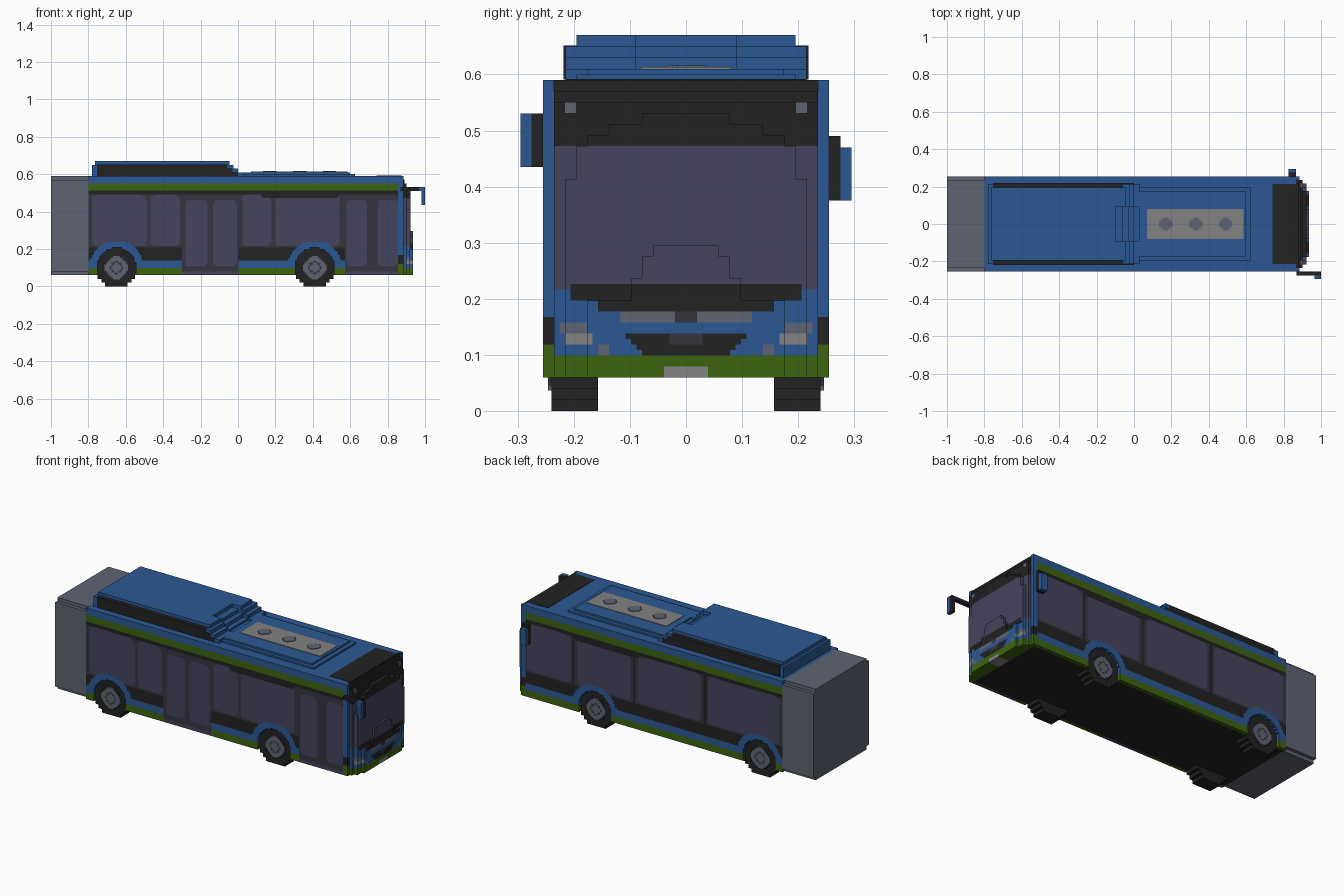
import bpy, bmesh, math
from mathutils import Matrix, Vector

if "Cube" in bpy.data.objects:
    bpy.data.objects.remove(bpy.data.objects["Cube"])


def srgb(*rgb):
    return tuple(((c / 255 + 0.055) / 1.055) ** 2.4 if c > 10 else c / 3294 for c in rgb) + (1.0,)


COLOURS = {
    "blue": srgb(43, 88, 147), "green": srgb(61, 99, 14), "black": srgb(34, 34, 34),
    "glass": srgb(69, 67, 92), "frame": srgb(54, 53, 64), "grey": srgb(95, 100, 114),
    "light": srgb(130, 130, 130),
}
MATS = {}
for key, col in COLOURS.items():
    m = bpy.data.materials.new(key + " paint")
    m.use_nodes = True
    m.diffuse_color = col
    bsdf = m.node_tree.nodes["Principled BSDF"]
    bsdf.inputs["Base Color"].default_value = col
    bsdf.inputs["Roughness"].default_value = 0.8
    MATS[key] = m


def build(name, boxes):
    """Make one object from boxes given as (x0, x1, y0, y1, z0, z1, colour)."""
    bm = bmesh.new()
    used = []
    for x0, x1, y0, y1, z0, z1, col in boxes:
        if col not in used:
            used.append(col)
        mat = Matrix.Translation(((x0 + x1) / 2, (y0 + y1) / 2, (z0 + z1) / 2))
        mat = mat @ Matrix.Diagonal(Vector((abs(x1 - x0), abs(y1 - y0), abs(z1 - z0), 1)))
        for v in bmesh.ops.create_cube(bm, size=1, matrix=mat)["verts"]:
            for f in v.link_faces:
                f.material_index = used.index(col)
    me = bpy.data.meshes.new(name)
    bm.to_mesh(me)
    bm.free()
    for col in used:
        me.materials.append(MATS[col])
    ob = bpy.data.objects.new(name, me)
    bpy.context.collection.objects.link(ob)
    return ob


def runs(u0, u1, z0, z1, nu, nz, rule):
    """Sample a rule on a grid and yield merged row strips (u0, u1, z0, z1, value)."""
    du, dz = (u1 - u0) / nu, (z1 - z0) / nz
    for k in range(nz):
        z = z0 + k * dz
        start, last = 0, None
        for i in range(nu + 1):
            val = rule(u0 + (i + 0.5) * du, z + dz / 2) if i < nu else None
            if val != last:
                if last is not None:
                    yield u0 + start * du, u0 + i * du, z, z + dz, last
                start, last = i, val


def in_round(x, z, x0, x1, z0, z1, r=0.03):
    dx = max(x0 + r - x, x - x1 + r, 0)
    dz = max(z0 + r - z, z - z1 + r, 0)
    return math.hypot(dx, dz) < r


WHEELS = (-0.65, 0.41)
DOORS = ((-0.30, 0.0), (0.57, 0.857))
DOOR_PANES = ((-0.285, -0.165), (-0.13, -0.01), (0.58, 0.69), (0.75, 0.855))
RIGHT_PANES = ((-0.785, -0.49), (-0.47, -0.31), (0.02, 0.175), (0.20, 0.545))
LEFT_PANES = ((-0.785, -0.32), (-0.275, 0.135), (0.18, 0.525), (0.565, 0.845))


# Side panels: skirt, arches, windows, doors and stripes by rule
def side_rule(x, z, doors):
    if z > 0.555:
        return "blue"
    if x > 0.857:
        return "green" if z < 0.12 else "black" if z < 0.17 else "blue"
    if z > 0.513:
        return "green"
    r = min(math.hypot(x - w, z - 0.1) for w in WHEELS)
    if r < 0.105:
        return None
    if doors and any(a < x < b for a, b in DOORS):
        if z > 0.495:
            return "black"
        pane = any(in_round(x, z, a, b, 0.11, 0.46, 0.02) for a, b in DOOR_PANES)
        return "glass" if pane or z < 0.08 else "frame"
    if z < 0.10:
        return "green"
    if z < 0.14 or (r < 0.145 and z < 0.235):
        return "blue"
    if z < 0.205 or z > 0.495:
        return "black"
    if z > 0.468 and 0.12 < x < 0.54 and in_round(x, z, 0.12, 0.54, 0.468, 0.6):
        return "black"
    if not doors and min(abs(x - s) for s in (0.545, 0.155, -0.30)) < 0.006:
        return "black"
    panes = RIGHT_PANES if doors else LEFT_PANES
    return "glass" if any(in_round(x, z, a, b, 0.215, 0.488) for a, b in panes) else "frame"


for name, s, doors in (("right_side", -1, True), ("left_side", 1, False)):
    strips = runs(-0.80, 0.885, 0.06, 0.59, 172, 54, lambda x, z: side_rule(x, z, doors))
    build(name, [(a, b, s * 0.235, s * 0.255, z0, z1, c) for a, b, z0, z1, c in strips])

# Chassis core, roof skin and rear block
build("body_core", [(-0.80, 0.865, -0.235, 0.235, 0.06, 0.57, "black")])
build("roof", [(-0.80, 0.865, -0.235, 0.235, 0.57, 0.59, "blue"),
               (0.74, 0.875, -0.215, 0.215, 0.588, 0.592, "black")])
build("rear_block", [(-1.0, -0.80, -0.255, 0.255, 0.08, 0.57, "grey"),
                     (-1.0, -0.80, -0.235, 0.235, 0.06, 0.59, "grey")])


# Nose: stepped depth and colours by rule
def nose_depth(a, z):
    if z < 0.20:
        return 0.935 if a < 0.175 else 0.92 if a < 0.215 else 0.90
    if any(a < w and z < h for w, h in ((0.06, 0.295), (0.08, 0.275), (0.10, 0.235))):
        return 0.935
    if any(a < w and z < h for w, h in
           ((0.08, 0.53), (0.137, 0.51), (0.177, 0.49), (0.195, 0.47), (0.215, 0.41))):
        return 0.922
    return 0.88 if z > 0.57 else 0.89 if z > 0.55 else 0.90


def nose_colour(a, z):
    if z < 0.10:
        return "light" if a < 0.037 and z < 0.08 else "green"
    if z < 0.14 and a < 0.075 + (z - 0.10):
        return "frame" if a < 0.03 and 0.12 < z < 0.135 else "black"
    if z < 0.18:
        if z > 0.16 and a < 0.115:
            return "frame" if a < 0.015 else "grey"
        if 0.12 < z < 0.14 and 0.17 < a < 0.215:
            return "light"
        if 0.14 < z < 0.16 and 0.18 < a < 0.23:
            return "grey"
        if z < 0.12 and 0.135 < a < 0.16:
            return "grey"
        return "blue"
    if z < 0.20:
        return "black" if a < 0.16 else "blue"
    if z < 0.23:
        return "black" if a < 0.21 else "blue" if z < 0.22 else "glass"
    if z < 0.47:
        return "glass"
    return "grey" if math.hypot(a - 0.205, z - 0.54) < 0.009 else "black"


strips = runs(-0.235, 0.235, 0.06, 0.59, 48, 54,
              lambda y, z: (nose_depth(abs(y), z), nose_colour(abs(y), z)))
build("nose", [(0.865, v[0], a, b, z0, z1, v[1]) for a, b, z0, z1, v in strips])

# Rear roof unit with stepped front fairing
pod = []
for z0, z1, half, back, mid, side in ((0.59, 0.61, 0.215, -0.78, 0.0, 0.03),
                                      (0.61, 0.63, 0.215, -0.78, -0.03, 0.0),
                                      (0.63, 0.65, 0.215, -0.78, -0.06, -0.025),
                                      (0.65, 0.67, 0.195, -0.765, -0.10, -0.045)):
    pod.append((back, mid, -half, half, z0, z1, "blue"))
    for s in (-1, 1):
        pod.append((mid, side, s * 0.09, s * half, z0, z1, "blue"))
build("roof_unit_rear", pod)
for name, s in (("right_roof_grille", -1), ("left_roof_grille", 1)):
    build(name, [(-0.755, -0.06, s * 0.19, s * 0.218, 0.591, 0.652, "black"),
                 (-0.06, -0.03, s * 0.19, s * 0.218, 0.591, 0.632, "black"),
                 (-0.03, 0.0, s * 0.19, s * 0.218, 0.591, 0.612, "black")])

# Front roof unit with vent plate and three fans
build("roof_unit_front", [(0.0, 0.625, -0.195, 0.195, 0.59, 0.60, "blue"),
                          (0.03, 0.60, -0.175, 0.175, 0.60, 0.61, "blue")])
build("vent_plate", [(0.07, 0.585, -0.08, 0.08, 0.608, 0.613, "light")])
for n, cx in enumerate((0.17, 0.33, 0.49)):
    fan = runs(cx - 0.035, cx + 0.035, -0.035, 0.035, 7, 7,
               lambda x, y: "grey" if math.hypot(x - cx, y) < 0.036 else None)
    build(f"roof_fan_{n + 1}", [(a, b, y0, y1, 0.61, 0.616, c) for a, b, y0, y1, c in fan])


# Wheels: blocky tyres and hubs
def hub_rule(x, z):
    r = math.hypot(x, z)
    if r > 0.062:
        return None
    if r > 0.053 and abs(abs(x) - abs(z)) < 0.02:
        return "frame"
    return "frame" if 0.026 < r < 0.034 else "grey"


for axle, cx in zip(("rear", "front"), WHEELS):
    for side, s in (("right", -1), ("left", 1)):
        tyre = runs(-0.1, 0.1, 0, 0.2, 10, 10,
                    lambda x, z: "black" if math.hypot(x, z - 0.1) < 0.105 else None)
        parts = [(cx + a, cx + b, s * 0.157, s * 0.24, z0, z1, c) for a, b, z0, z1, c in tyre]
        hub = runs(-0.063, 0.063, -0.063, 0.063, 14, 14, hub_rule)
        parts += [(cx + a, cx + b, s * 0.23, s * 0.246, 0.1 + z0, 0.1 + z1, c)
                  for a, b, z0, z1, c in hub]
        build(f"{axle}_{side}_wheel", parts)

# Mirrors: long arm on the door side, short one on the driver side
build("right_mirror", [(0.87, 1.0, -0.275, -0.255, 0.51, 0.53, "black"),
                       (0.98, 1.0, -0.275, -0.255, 0.435, 0.51, "black"),
                       (0.965, 1.0, -0.295, -0.275, 0.51, 0.53, "blue"),
                       (0.98, 1.0, -0.295, -0.275, 0.435, 0.51, "blue")])
build("left_mirror", [(0.825, 0.865, 0.255, 0.275, 0.375, 0.49, "black"),
                      (0.825, 0.865, 0.275, 0.295, 0.375, 0.47, "blue")])
